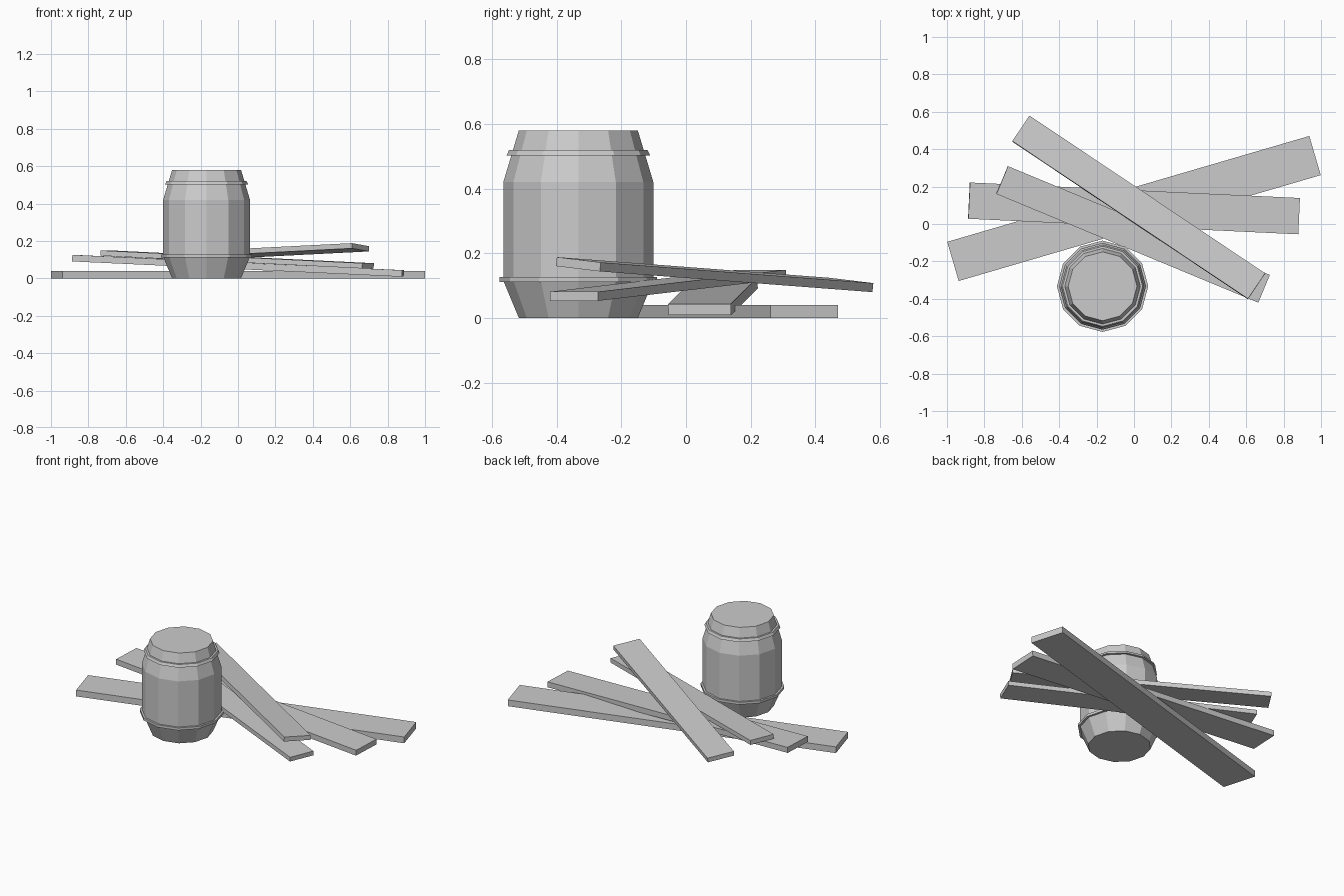
import bpy, bmesh
from math import cos, sin, pi
from mathutils import Vector, Matrix

if "Cube" in bpy.data.objects:
    bpy.data.objects.remove(bpy.data.objects["Cube"])

BARREL = Vector((-0.168, -0.333, 0))
SIDES = 12


def finish(name, bm):
    bmesh.ops.recalc_face_normals(bm, faces=bm.faces)
    mesh = bpy.data.meshes.new(name)
    bm.to_mesh(mesh)
    bm.free()
    obj = bpy.data.objects.new(name, mesh)
    bpy.context.collection.objects.link(obj)
    return obj


def lathe(name, profile, closed=False):
    """Revolve (radius, z) points; closed profiles make rings, open ones get caps."""
    bm = bmesh.new()
    rings = [[bm.verts.new(BARREL + Vector((r * cos(2 * pi * i / SIDES),
                                            r * sin(2 * pi * i / SIDES), z)))
              for i in range(SIDES)] for r, z in profile]
    pairs = list(zip(rings, rings[1:]))
    if closed:
        pairs.append((rings[-1], rings[0]))
    else:
        bm.faces.new(rings[0])
        bm.faces.new(rings[-1])
    for lo, hi in pairs:
        for i in range(SIDES):
            j = (i + 1) % SIDES
            bm.faces.new((lo[i], lo[j], hi[j], hi[i]))
    return finish(name, bm)


def plank(name, a, b, width, thick, roll=0.0):
    """Board running between the centres of its two end faces."""
    a, b = Vector(a), Vector(b)
    x = (b - a).normalized()
    y = Vector((0, 0, 1)).cross(x).normalized()
    axes = Matrix((x, y, x.cross(y))).transposed().to_4x4()
    bm = bmesh.new()
    bmesh.ops.create_cube(bm, size=1)
    size = Matrix.Diagonal(((b - a).length, width, thick, 1))
    place = Matrix.Translation((a + b) / 2) @ axes @ Matrix.Rotation(roll, 4, 'X')
    bm.transform(place @ size)
    return finish(name, bm)


# barrel body and its two hoops
lathe("barrel_body", [(0.184, 0), (0.232, 0.115), (0.232, 0.42), (0.184, 0.58)])
lathe("lower_hoop", [(0.226, 0.111), (0.244, 0.111), (0.244, 0.127), (0.226, 0.127)], True)
lathe("upper_hoop", [(0.200, 0.503), (0.222, 0.503), (0.214, 0.520), (0.196, 0.520)], True)

# stack of loose planks, bottom to top
plank("bottom_plank", (-0.968, -0.200, 0.02), (0.968, 0.366, 0.02), 0.218, 0.04)
plank("second_plank", (-0.882, 0.125, 0.108), (0.882, 0.042, 0.026), 0.194, 0.035)
plank("third_plank", (-0.705, 0.235, 0.135), (0.695, -0.346, 0.067), 0.161, 0.028)
plank("top_plank", (-0.605, 0.510, 0.102), (0.655, -0.333, 0.166), 0.165, 0.028, -0.1)
